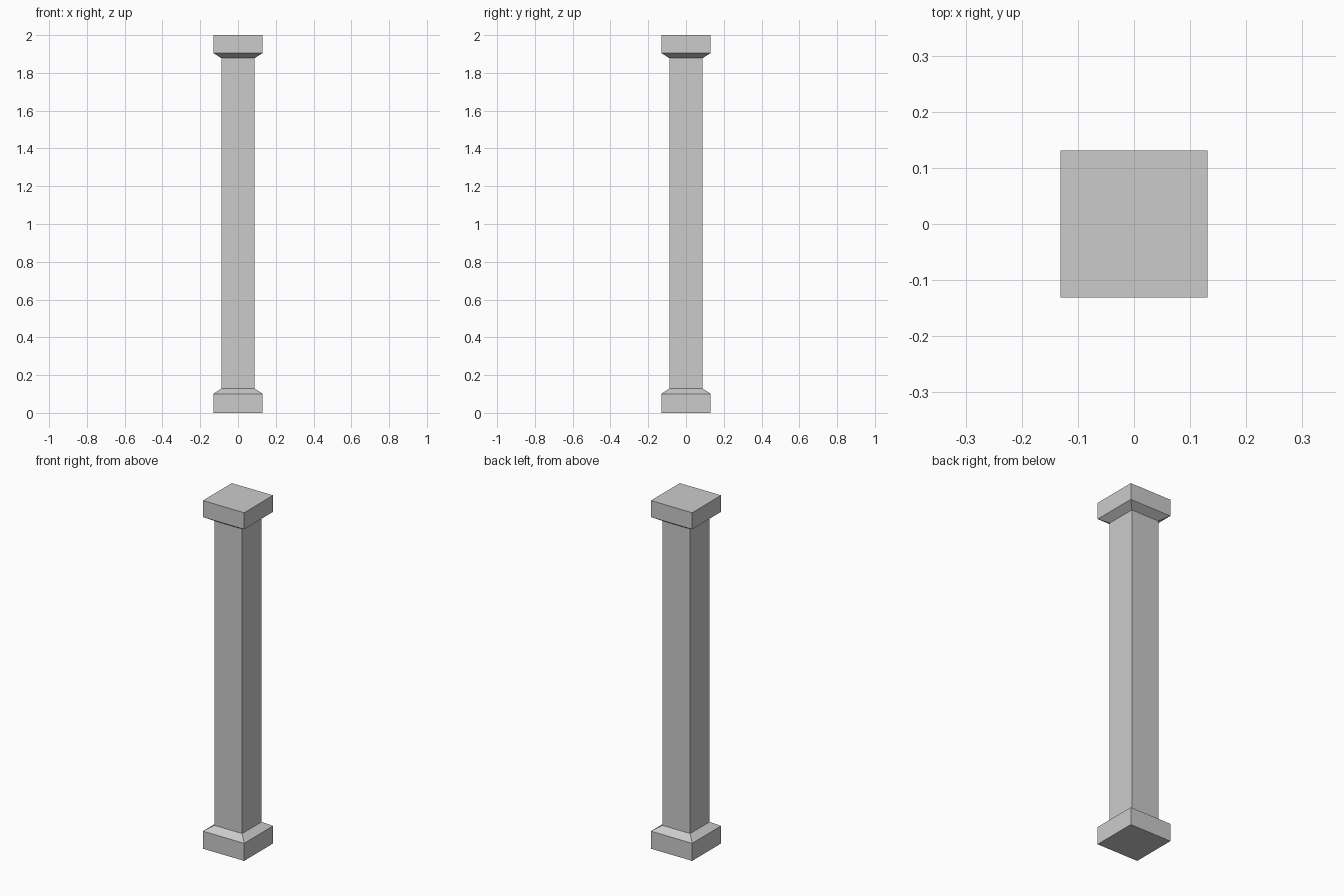
import bpy, bmesh

if "Cube" in bpy.data.objects:
    bpy.data.objects.remove(bpy.data.objects["Cube"])


def square_loft(name, profile, cap_bottom=False, cap_top=False):
    """Square section swept up through (half width, height) pairs."""
    bm = bmesh.new()
    rings = []
    for h, z in profile:
        rings.append([bm.verts.new((sx * h, sy * h, z))
                      for sx, sy in ((-1, -1), (1, -1), (1, 1), (-1, 1))])
    for low, high in zip(rings, rings[1:]):
        for i in range(4):
            j = (i + 1) % 4
            bm.faces.new((low[i], low[j], high[j], high[i]))
    if cap_bottom:
        bm.faces.new(rings[0][::-1])
    if cap_top:
        bm.faces.new(rings[-1])
    mesh = bpy.data.meshes.new(name)
    bm.to_mesh(mesh)
    bm.free()
    obj = bpy.data.objects.new(name, mesh)
    bpy.context.collection.objects.link(obj)
    return obj


WIDE, NARROW = 0.131, 0.088

# Base block with sloped top
square_loft("base", [(WIDE, 0), (WIDE, 0.101), (NARROW, 0.129)], cap_bottom=True)
# Plain square shaft
square_loft("shaft", [(NARROW, 0.129), (NARROW, 1.878)])
# Capital block with sloped underside
square_loft("capital", [(NARROW, 1.878), (WIDE, 1.905), (WIDE, 2.0)], cap_top=True)
